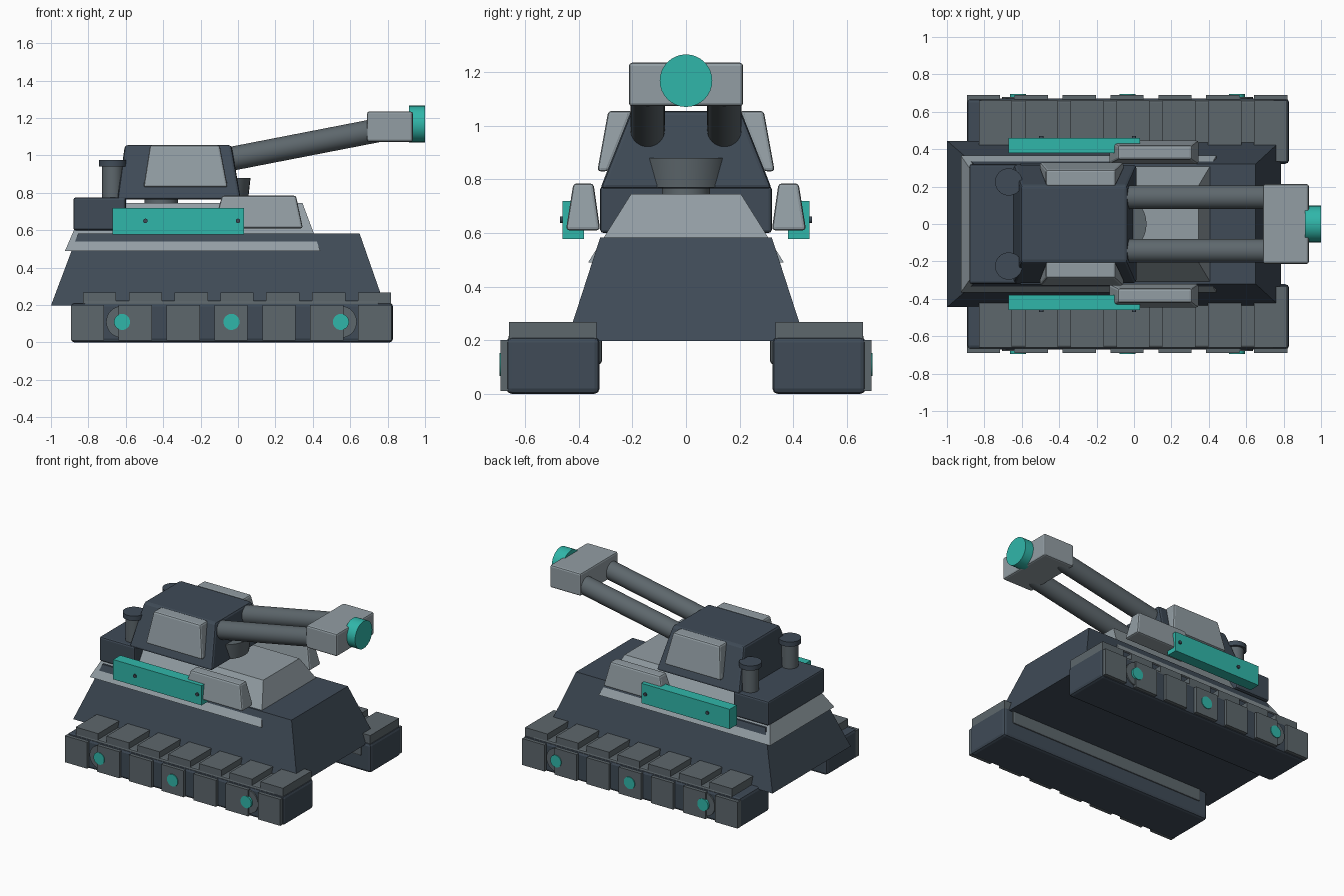
import bpy, bmesh
from mathutils import Vector

if "Cube" in bpy.data.objects:
    bpy.data.objects.remove(bpy.data.objects["Cube"])


def material(name, rgb):
    m = bpy.data.materials.new(name)
    m.diffuse_color = (*rgb, 1)
    m.use_nodes = True
    m.node_tree.nodes["Principled BSDF"].inputs["Base Color"].default_value = m.diffuse_color
    return m


DARK = material("dark_armour", (0.05, 0.07, 0.095))
MID = material("mid_metal", (0.11, 0.135, 0.15))
LIGHT = material("light_plate", (0.29, 0.34, 0.37))
TEAL = material("teal_accent", (0.03, 0.47, 0.40))


def finish(name, bm, mat, bevel=0, mirror=False, smooth=False):
    bmesh.ops.recalc_face_normals(bm, faces=bm.faces)
    me = bpy.data.meshes.new(name)
    bm.to_mesh(me)
    bm.free()
    me.materials.append(mat)
    ob = bpy.data.objects.new(name, me)
    bpy.context.collection.objects.link(ob)
    if bevel:
        b = ob.modifiers.new("bevel", 'BEVEL')
        b.width, b.segments = bevel, 2
    if mirror:
        ob.modifiers.new("mirror", 'MIRROR').use_axis = (False, True, False)
    if smooth:
        bpy.context.view_layer.objects.active = ob
        ob.select_set(True)
        bpy.ops.object.shade_smooth_by_angle()
        ob.select_set(False)
    return ob


def add_block(bm, low, high, z0, z1):
    """Block lofted between two rectangles (x0, x1, y0, y1)."""
    rings = []
    for (x0, x1, y0, y1), z in ((low, z0), (high, z1)):
        rings.append([bm.verts.new(p) for p in
                      ((x0, y0, z), (x1, y0, z), (x1, y1, z), (x0, y1, z))])
    a, b = rings
    bm.faces.new(a)
    bm.faces.new(b)
    for i in range(4):
        j = (i + 1) % 4
        bm.faces.new((a[i], a[j], b[j], b[i]))


def block(name, low, z0, z1, mat, high=None, bevel=0, mirror=False):
    bm = bmesh.new()
    add_block(bm, low, high or low, z0, z1)
    return finish(name, bm, mat, bevel, mirror)


def rod(name, p, q, r, mat, r2=None, mirror=False, sides=32):
    """Cylinder or cone running from p to q."""
    p, q = Vector(p), Vector(q)
    bm = bmesh.new()
    bmesh.ops.create_cone(bm, cap_ends=True, segments=sides, radius1=r,
                          radius2=r2 or r, depth=(q - p).length)
    m = (q - p).to_track_quat('Z', 'Y').to_matrix().to_4x4()
    m.translation = (p + q) / 2
    bmesh.ops.transform(bm, matrix=m, verts=bm.verts)
    return finish(name, bm, mat, 0, mirror, True)


# Tracks: body, inner core, pads on top and on the outer side
block("track", (-0.893, 0.829, 0.322, 0.67), 0, 0.212, DARK, bevel=0.02, mirror=True)
block("track_core", (-0.83, 0.76, 0.314, 0.662), 0.11, 0.225, MID, bevel=0.012, mirror=True)
top, side = bmesh.new(), bmesh.new()
for i in range(7):
    x = -0.74 + i * 0.245
    r = (x - 0.089, x + 0.089, 0.333, 0.66)
    add_block(top, r, r, 0.2, 0.268)
    x = -0.037 + (i - 3) * 0.256
    r = (x - 0.089, x + 0.089, 0.65, 0.691)
    add_block(side, r, r, 0.01, 0.2)
finish("track_top_pads", top, MID, mirror=True)
finish("track_side_pads", side, MID, mirror=True)

# Wheel hubs
for i, x in enumerate((-0.62, -0.035, 0.55)):
    rod(f"wheel_{i}", (x, 0.64, 0.11), (x, 0.68, 0.11), 0.085, MID, mirror=True)
    rod(f"hub_{i}", (x, 0.65, 0.11), (x, 0.696, 0.11), 0.043, TEAL, mirror=True)

# Hull
block("lower_hull", (-1.0, 0.785, -0.445, 0.445), 0.197, 0.583, DARK,
      high=(-0.855, 0.65, -0.32, 0.32))
block("upper_hull", (-0.925, 0.44, -0.365, 0.365), 0.49, 0.745, LIGHT,
      high=(-0.815, 0.345, -0.205, 0.205))
block("rear_deck", (-0.88, -0.6, -0.32, 0.32), 0.6, 0.775, DARK, bevel=0.012)

# Side armour and teal bars
block("hull_side_plate", (-0.135, 0.347, 0.32, 0.448), 0.61, 0.785, LIGHT,
      high=(-0.085, 0.31, 0.345, 0.42), bevel=0.012, mirror=True)
block("side_bar", (-0.67, 0.033, 0.38, 0.461), 0.578, 0.72, TEAL, mirror=True)
for i, x in enumerate((-0.495, 0.0)):
    rod(f"bar_bolt_{i}", (x, 0.45, 0.65), (x, 0.47, 0.65), 0.012, DARK, mirror=True, sides=16)

# Turret
rod("turret_ring", (-0.41, 0, 0.74), (-0.41, 0, 0.8), 0.09, MID)
block("turret", (-0.645, 0.015, -0.32, 0.32), 0.765, 1.055, DARK,
      high=(-0.605, -0.035, -0.205, 0.205), bevel=0.015)
block("turret_side_plate", (-0.505, -0.055, 0.29, 0.331), 0.83, 1.055, LIGHT,
      high=(-0.47, -0.098, 0.2, 0.29), bevel=0.012, mirror=True)
rod("gun_collar", (-0.1, 0, 0.77), (-0.1, 0, 0.88), 0.155, MID, r2=0.167)

# Twin barrels, shared muzzle and lens
rod("barrel", (-0.15, 0.143, 0.96), (0.75, 0.143, 1.135), 0.064, MID, mirror=True)
block("muzzle", (0.69, 0.935, -0.213, 0.213), 1.073, 1.235, LIGHT, bevel=0.012)
rod("muzzle_lens", (0.913, 0, 1.168), (1.0, 0, 1.168), 0.098, TEAL)

# Exhaust stacks
rod("exhaust", (-0.67, 0.225, 0.76), (-0.67, 0.225, 0.95), 0.056, MID, mirror=True)
rod("exhaust_cap", (-0.67, 0.225, 0.942), (-0.67, 0.225, 0.976), 0.073, DARK, mirror=True)
